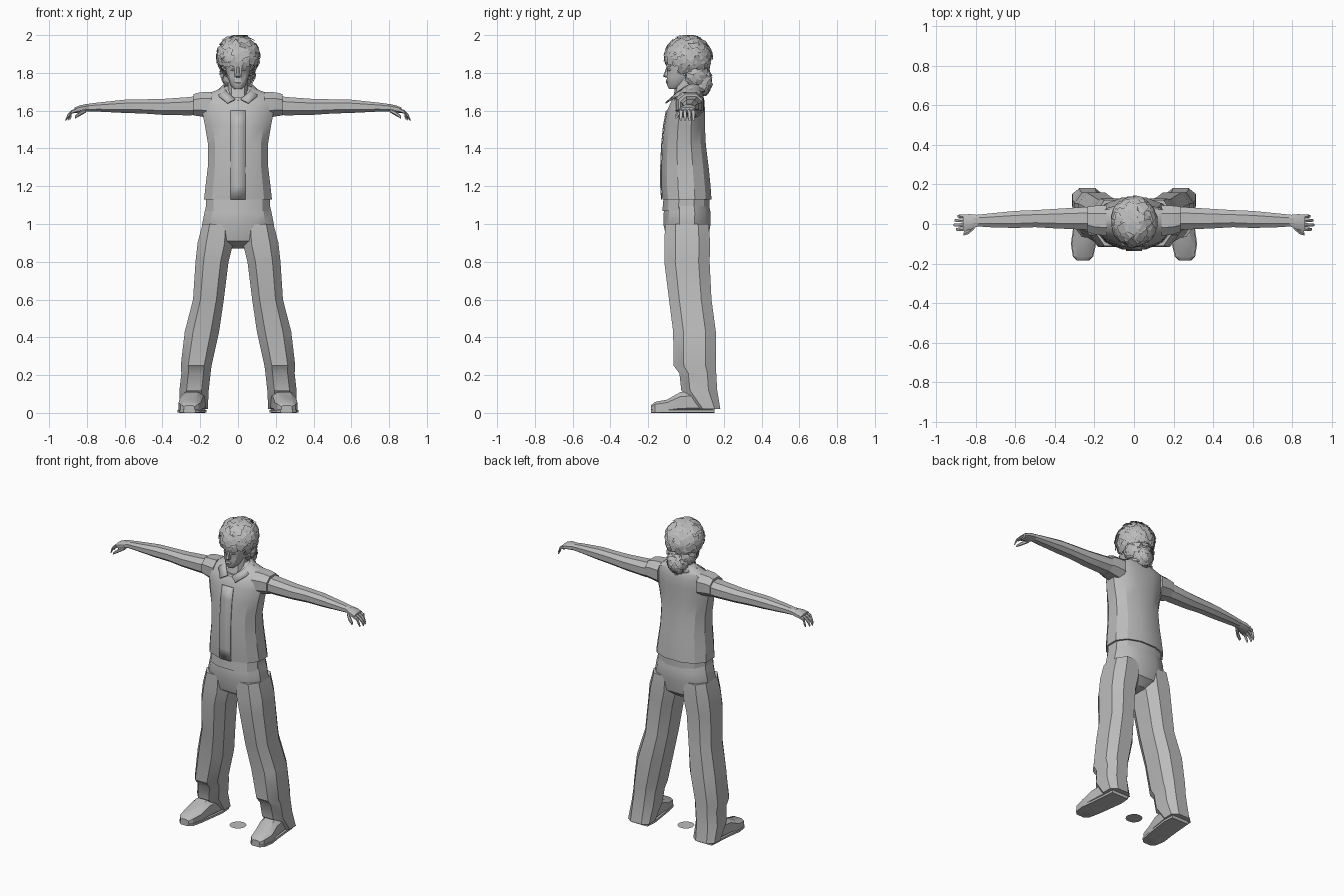
import bpy, bmesh, math, random
from mathutils import Vector

random.seed(4)
cube = bpy.data.objects.get("Cube")
if cube:
    bpy.data.objects.remove(cube, do_unlink=True)

grey = bpy.data.materials.new("plain grey")
grey.use_nodes = True
tone = (0.5, 0.5, 0.5, 1)
grey.diffuse_color = tone
grey.node_tree.nodes["Principled BSDF"].inputs["Base Color"].default_value = tone


def finish(name, bm, mirror=False, thick=0, smooth=True, recalc=True):
    if recalc:
        bmesh.ops.recalc_face_normals(bm, faces=bm.faces)
    mesh = bpy.data.meshes.new(name)
    bm.to_mesh(mesh)
    bm.free()
    mesh.materials.append(grey)
    ob = bpy.data.objects.new(name, mesh)
    bpy.context.collection.objects.link(ob)
    if thick:
        mod = ob.modifiers.new("thickness", "SOLIDIFY")
        mod.thickness = thick
        mod.offset = 0
    if mirror:
        ob.modifiers.new("mirror", "MIRROR")
    if smooth:
        bpy.ops.object.select_all(action="DESELECT")
        ob.select_set(True)
        bpy.context.view_layer.objects.active = ob
        bpy.ops.object.shade_smooth_by_angle(angle=math.radians(32))
    return ob


def loft(name, axis, rows, sides=8, power=0.85, mirror=False):
    """Skin rings; each row is (position on axis, min a, max a, min b, max b)."""
    bm = bmesh.new()
    angles = [math.tau * (i + 0.5) / sides for i in range(sides)]
    shape = [tuple(math.copysign(abs(v) ** power, v) for v in (math.cos(t), math.sin(t)))
             for t in angles]
    top = max(max(p) for p in shape)
    rings = []
    for pos, a0, a1, b0, b1 in rows:
        ring = []
        for u, v in shape:
            co = [(a0 + a1 + (a1 - a0) * u / top) / 2, (b0 + b1 + (b1 - b0) * v / top) / 2]
            co.insert(axis, pos)
            ring.append(bm.verts.new(co))
        rings.append(ring)
    for r, s in zip(rings, rings[1:]):
        for i in range(sides):
            j = (i + 1) % sides
            bm.faces.new((r[i], r[j], s[j], s[i]))
    bm.faces.new(rings[0])
    bm.faces.new(rings[-1])
    return finish(name, bm, mirror)


def strip(name, edge_a, edge_b, mirror=False, thick=0.006):
    """Sheet between two point chains."""
    bm = bmesh.new()
    a, b = ([bm.verts.new(p) for p in e] for e in (edge_a, edge_b))
    for i in range(len(a) - 1):
        bm.faces.new((a[i], a[i + 1], b[i + 1], b[i]))
    return finish(name, bm, mirror, thick)


def centred(rows):
    return [(z, -w, w, y0, y1) for z, w, y0, y1 in rows]


# Jacket body, hem and shoulders
jacket = [(1.13, .18, -.125, .135), (1.2, .172, -.13, .13), (1.3, .16, -.13, .12),
          (1.42, .158, -.125, .105), (1.52, .175, -.115, .1), (1.6, .19, -.1, .1),
          (1.65, .195, -.078, .098), (1.685, .185, -.045, .09), (1.705, .12, -.03, .085),
          (1.73, .065, -.02, .07)]
loft("jacket", 2, centred(jacket), 12)
loft("waistband", 2, centred([(1.07, .17, -.125, .125), (1.15, .168, -.118, .125)]), 12)
loft("armhole", 0, [(.14, -.06, .095, 1.56, 1.7), (.2, -.052, .092, 1.57, 1.697),
                    (.235, -.04, .088, 1.575, 1.688)], mirror=True)

# Front placket and folded collar
front = [(y - .004, z) for z, w, y, back in jacket[:6]]
strip("placket", [(-.04, y, z) for y, z in front], [(.04, y, z) for y, z in front])
strip("collar",
      [(.015, -.085, 1.66), (.06, -.04, 1.7), (.075, .015, 1.735), (.04, .065, 1.75), (0, .075, 1.75)],
      [(.055, -.108, 1.64), (.1, -.055, 1.675), (.11, .03, 1.7), (.06, .095, 1.7), (0, .105, 1.7)],
      True, .008)

# Trousers
loft("trouser_seat", 2, centred([(.87, .05, -.04, .07), (.91, .17, -.1, .115), (1, .19, -.12, .13),
                                 (1.06, .178, -.118, .13), (1.11, .166, -.112, .12)]), 12)
loft("trouser_leg", 2, [
    (1, .03, .188, -.11, .12), (.9, .025, .214, -.115, .128), (.8, .05, .225, -.115, .125),
    (.6, .075, .238, -.09, .135), (.43, .1, .282, -.068, .158), (.25, .14, .303, -.066, .158),
    (.21, .145, .3, -.035, .16), (.12, .155, .31, -.025, .165), (.02, .16, .312, .06, .182)],
     8, .75, True)

# Shoes
shoe = [(-.185, .23, .285, .012, .04), (-.165, .21, .305, 0, .058), (-.1, .195, .315, 0, .07),
        (-.03, .185, .305, 0, .11), (.08, .17, .295, 0, .12), (.15, .175, .29, 0, .08)]
loft("shoe", 1, shoe, 8, .65, True)
loft("sole", 1, [(y, a - .004, b + .004, 0, .018) for y, a, b, low, high in shoe], 8, .3, True)

# Arms and hands
loft("arm", 0, [(.16, -.03, .085, 1.58, 1.685), (.26, -.028, .085, 1.575, 1.672),
                (.4, -.022, .076, 1.578, 1.662), (.5, -.016, .07, 1.585, 1.66),
                (.6, -.02, .066, 1.588, 1.658), (.74, -.016, .052, 1.595, 1.643),
                (.81, -.01, .045, 1.597, 1.634)], mirror=True)
loft("palm", 0, [(.79, -.012, .046, 1.597, 1.636), (.83, -.03, .05, 1.59, 1.63),
                 (.865, -.035, .047, 1.588, 1.617)], mirror=True)
for name, y, reach in (("index", -.027, .9), ("middle", -.005, .912),
                       ("ring", .018, .908), ("little", .039, .893)):
    path = [(.855, .011, 1.602), (.88, .01, 1.593), (reach - .01, .009, 1.572), (reach, .006, 1.552)]
    loft(name + "_finger", 0, [(x, y - r, y + r, z - r, z + r) for x, r, z in path], 6, mirror=True)
loft("thumb", 0, [(.805, -.025, .0, 1.59, 1.612), (.835, -.052, -.026, 1.573, 1.598),
                  (.862, -.06, -.042, 1.558, 1.574)], 6, mirror=True)

# Neck and head
loft("neck", 2, centred([(1.62, .06, -.088, .06), (1.68, .056, -.066, .065),
                         (1.79, .054, -.045, .065)]), 10)
loft("neckline", 2, centred([(1.655, .062, -.085, .07), (1.67, .062, -.08, .07)]), 10)
loft("head", 2, centred([(1.715, .02, -.09, -.045), (1.735, .04, -.1, .01), (1.78, .057, -.1, .05),
                         (1.815, .064, -.096, .08), (1.84, .067, -.104, .09), (1.9, .07, -.1, .1),
                         (1.95, .055, -.07, .08), (1.975, .03, -.03, .05)]), 12, .9)
loft("nose", 2, centred([(1.775, .01, -.108, -.09), (1.783, .015, -.122, -.09),
                         (1.805, .009, -.112, -.09), (1.835, .007, -.102, -.09)]), 6)
loft("lips", 2, centred([(1.742, .012, -.102, -.09), (1.75, .02, -.107, -.09),
                         (1.756, .02, -.105, -.09), (1.764, .01, -.105, -.09)]), 6)
loft("eye", 2, [(1.81, .02, .036, -.096, -.08), (1.816, .015, .042, -.099, -.08),
                (1.823, .019, .037, -.098, -.08)], 6, mirror=True)
loft("ear", 2, [(1.785, .055, .064, -.005, .012), (1.82, .06, .077, -.005, .03),
                (1.84, .06, .074, .0, .03)], 6, mirror=True)

# Hair: a cap with layered loose locks
bm = bmesh.new()
bmesh.ops.create_icosphere(bm, subdivisions=2, radius=1)
for v in bm.verts:
    v.co = Vector((v.co.x * .092, .012 + v.co.y * .105, 1.893 + v.co.z * .09))
finish("hair_cap", bm)


def locks(name, count, centre, radii, size, keep):
    bm = bmesh.new()
    for i in range(count):
        h = 1 - 2 * (i + .5) / count
        t = i * math.pi * (3 - math.sqrt(5))
        r = math.sqrt(1 - h * h)
        out = Vector((r * math.cos(t), r * math.sin(t), h))
        root = Vector(centre) + Vector([a * b for a, b in zip(out, radii)])
        if not keep(root):
            continue
        wild = Vector([random.uniform(-.6, .6) for k in range(3)])
        flow = Vector((0, 0, -1)) + wild
        flow = (flow - out * flow.dot(out)).normalized()
        side = out.cross(flow) * size * random.uniform(.3, .55)
        flow *= size * random.uniform(.7, 1.2)
        lift = out * size * random.uniform(.1, .45)
        pairs = []
        for step, rise, width in ((-.5, -.3, .8), (0, .5, 1), (.6, .5, .6)):
            mid = root + flow * step + lift * rise
            pair = [mid - side * width, mid + side * width]
            for p in pair:
                p.z = min(p.z, 2)
            pairs.append([bm.verts.new(p) for p in pair])
        for p, q in zip(pairs, pairs[1:]):
            bm.faces.new((p[0], q[0], q[1], p[1]))
    finish(name, bm, smooth=False, recalc=False)


locks("crown_locks", 210, (0, .012, 1.885), (.102, .115, .108), .058,
      lambda p: p.z > (1.855 if p.y < -.03 else 1.79))
locks("side_locks", 90, (0, .045, 1.8), (.085, .07, .08), .045, lambda p: p.y > 0)
locks("nape_locks", 80, (0, .085, 1.755), (.06, .045, .07), .042, lambda p: p.y > .05)

# Small floor marker between the feet
bm = bmesh.new()
bmesh.ops.create_circle(bm, cap_ends=True, segments=16, radius=.05)
finish("floor_disc", bm, smooth=False)
